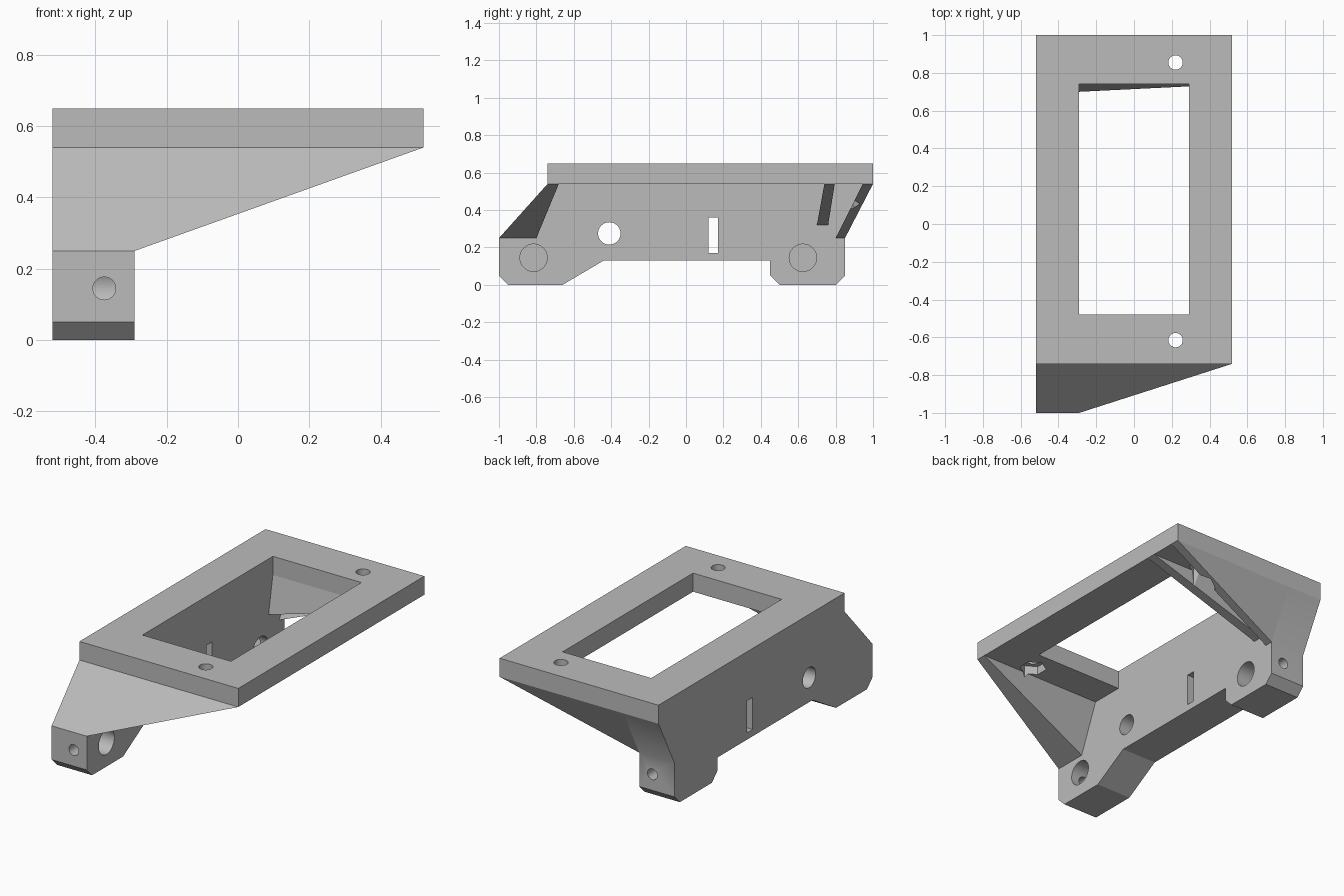
import bpy, bmesh, math
from mathutils import Matrix, Vector

cube = bpy.data.objects.get("Cube")
if cube:
    bpy.data.objects.remove(cube, do_unlink=True)

grey = bpy.data.materials.new("plain grey")
grey.use_nodes = True
colour = (0.5, 0.5, 0.5, 1)
grey.diffuse_color = colour
grey.node_tree.nodes["Principled BSDF"].inputs["Base Color"].default_value = colour

LEFT, INNER, RIGHT = -0.52, -0.29, 0.52
UNDER, TOP = 0.54, 0.65


def finish(bm, name):
    bmesh.ops.recalc_face_normals(bm, faces=bm.faces)
    mesh = bpy.data.meshes.new(name)
    bm.to_mesh(mesh)
    bm.free()
    mesh.materials.append(grey)
    ob = bpy.data.objects.new(name, mesh)
    bpy.context.collection.objects.link(ob)
    return ob


def box(name, lo, hi):
    lo, hi = Vector(lo), Vector(hi)
    bm = bmesh.new()
    bmesh.ops.create_cube(bm, size=1, matrix=Matrix.Translation((lo + hi) / 2) @ Matrix.Diagonal((*(hi - lo), 1)))
    return finish(bm, name)


def loft(name, front, back):
    """Solid between two matching outlines."""
    bm = bmesh.new()
    a = [bm.verts.new(p) for p in front]
    b = [bm.verts.new(p) for p in back]
    bm.faces.new(a)
    bm.faces.new(b[::-1])
    for i in range(len(a)):
        j = (i + 1) % len(a)
        bm.faces.new((a[j], a[i], b[i], b[j]))
    return finish(bm, name)


def rod(name, start, end, radius, sides=40):
    start, end = Vector(start), Vector(end)
    axis = end - start
    matrix = Matrix.Translation((start + end) / 2) @ axis.to_track_quat('Z', 'Y').to_matrix().to_4x4()
    bm = bmesh.new()
    bmesh.ops.create_cone(bm, cap_ends=True, segments=sides, radius1=radius, radius2=radius,
                          depth=axis.length, matrix=matrix)
    return finish(bm, name)


def cut(ob, cutters):
    for c in cutters:
        c.hide_render = True
        c.hide_viewport = False
        m = ob.modifiers.new("cut", 'BOOLEAN')
        m.operation, m.solver, m.object = 'DIFFERENCE', 'EXACT', c
    bpy.context.view_layer.update()
    evaluated = ob.evaluated_get(bpy.context.evaluated_depsgraph_get())
    mesh = bpy.data.meshes.new_from_object(evaluated)
    ob.modifiers.clear()
    ob.data = mesh


def gusset(name, low_z, low, high):
    """Triangular web from the wall to the plate; low and high are y pairs."""
    sides = [[(INNER, yl, low_z), (INNER, yh, UNDER), (RIGHT, yh, UNDER)] for yl, yh in zip(low, high)]
    return loft(name, *sides)


# Main parts
plate = box("top_plate", (LEFT, -0.74, UNDER), (RIGHT, 1, TOP))
profile = [(-0.74, UNDER), (-1, 0.25), (-1, 0.05), (-0.95, 0), (-0.66, 0), (-0.44, 0.13), (0.45, 0.13),
           (0.45, 0.05), (0.5, 0), (0.8, 0), (0.85, 0.05), (0.85, 0.25), (1, UNDER)]
wall = loft("side_wall", *[[(x, y, z) for y, z in profile] for x in (LEFT, INNER)])
front_web = gusset("front_gusset", 0.25, (-1, -0.8), (-0.74, -0.68))
back_web = gusset("back_gusset", 0.25, (0.85, 0.8), (1, 0.945))
inner_web = gusset("inner_gusset", 0.32, (0.76, 0.70), (0.795, 0.74))

# Plate window, screw holes and hexagonal nut recesses
window = box("window_cutter", (INNER, -0.48, 0.4), (0.29, 0.74, 0.8))
screws, nuts = [], []
for y in (-0.615, 0.855):
    screws.append(rod("screw_cutter", (0.22, y, 0.4), (0.22, y, 0.8), 0.038))
    nuts.append(rod("nut_cutter", (0.22, y, 0.3), (0.22, y, 0.59), 0.075, 6))
cut(plate, [window] + screws + nuts)
cut(front_web, nuts[:1])
cut(back_web, nuts[1:])
cut(inner_web, nuts[1:])

# Wall openings, foot pockets and the end holes leading into them
openings = [rod("cable_cutter", (-0.6, -0.41, 0.275), (-0.2, -0.41, 0.275), 0.06),
            box("slot_cutter", (-0.6, 0.12, 0.17), (-0.2, 0.17, 0.36))]
for y, end in ((-0.815, -1.1), (0.625, 0.95)):
    openings.append(rod("pocket_cutter", (-0.46, y, 0.145), (-0.2, y, 0.145), 0.073))
    openings.append(rod("end_hole_cutter", (-0.375, y, 0.145), (-0.375, end, 0.145), 0.032))
cut(wall, openings)

# Remove the cutters and keep edges crisp on the finished parts
for c in [window] + screws + nuts + openings:
    bpy.data.objects.remove(c, do_unlink=True)
bpy.ops.object.select_all(action='DESELECT')
for ob in (plate, wall, front_web, back_web, inner_web):
    ob.select_set(True)
bpy.context.view_layer.objects.active = plate
bpy.ops.object.shade_smooth_by_angle(angle=math.radians(30))
